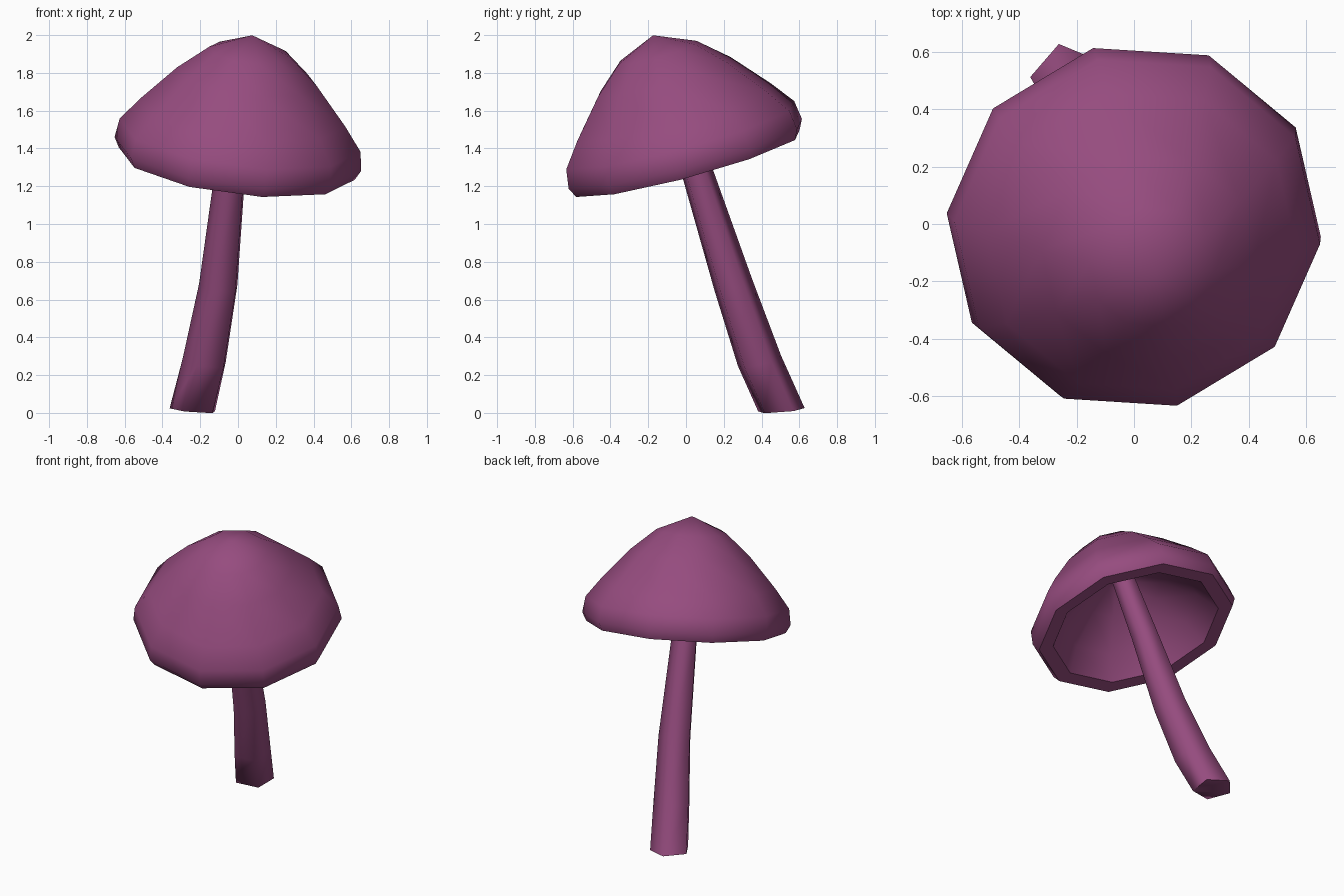
import bpy, bmesh, math
from mathutils import Vector

if "Cube" in bpy.data.objects:
    bpy.data.objects.remove(bpy.data.objects["Cube"])

mat = bpy.data.materials.new("plum purple")
mat.diffuse_color = (0.305, 0.072, 0.212, 1)
mat.use_nodes = True
mat.node_tree.nodes["Principled BSDF"].inputs["Base Color"].default_value = mat.diffuse_color


def ring(bm, centre, normal, radius, sides, phase):
    """Regular polygon of vertices perpendicular to normal."""
    n = normal.normalized()
    u = (Vector((1, 0, 0)) - n * n.x).normalized()
    v = n.cross(u)
    verts = []
    for i in range(sides):
        a = math.radians(phase) + 2 * math.pi * i / sides
        verts.append(bm.verts.new(centre + radius * (u * math.cos(a) + v * math.sin(a))))
    return verts


def bridge(bm, a, b):
    for i in range(len(a)):
        j = (i + 1) % len(a)
        bm.faces.new((a[i], a[j], b[j], b[i]))


def fan(bm, loop, point):
    tip = bm.verts.new(point)
    for i in range(len(loop)):
        bm.faces.new((loop[i], loop[(i + 1) % len(loop)], tip))


def finish(bm, name, angle):
    bmesh.ops.recalc_face_normals(bm, faces=bm.faces)
    me = bpy.data.meshes.new(name)
    bm.to_mesh(me)
    bm.free()
    me.materials.append(mat)
    ob = bpy.data.objects.new(name, me)
    bpy.context.collection.objects.link(ob)
    bpy.ops.object.select_all(action='DESELECT')
    ob.select_set(True)
    bpy.context.view_layer.objects.active = ob
    bpy.ops.object.shade_smooth_by_angle(angle=math.radians(angle))
    return ob


# Cap: ten-sided dome on a tilted axis with a flat lip and a conical hollow, (height, radius)
axis = Vector((0.121, -0.272, 1)).normalized()
base = Vector((-0.006, 0.008, 1.328))
profile = [(0.605, 0.22), (0.470, 0.375), (0.272, 0.55), (0.148, 0.645), (0.045, 0.66),
           (-0.008, 0.632), (-0.005, 0.54), (0.14, 0.44), (0.29, 0.25), (0.39, 0.09)]
bm = bmesh.new()
rings = [ring(bm, base + axis * h, axis, r, 10, -5.5) for h, r in profile]
for a, b in zip(rings, rings[1:]):
    bridge(bm, a, b)
fan(bm, rings[0], base + axis * 0.70)
fan(bm, rings[-1], base + axis * 0.42)
finish(bm, "mushroom_cap", 46)

# Stem: bent five-sided taper, (centre, ring normal, radius) from the ground up into the cap
stem = [((-0.233, 0.502, 0.013), (0.08, -0.08, 1), 0.130),
        ((-0.170, 0.387, 0.27), (0.16, -0.25, 1), 0.124),
        ((-0.097, 0.25, 0.67), (0.12, -0.33, 1), 0.110),
        ((-0.038, 0.065, 1.25), (0.10, -0.31, 1), 0.088),
        ((0.025, -0.09, 1.74), (0.12, -0.29, 1), 0.074)]
bm = bmesh.new()
rings = [ring(bm, Vector(c), Vector(n), r, 5, 31) for c, n, r in stem]
for a, b in zip(rings, rings[1:]):
    bridge(bm, a, b)
bm.faces.new(rings[0])
bm.faces.new(rings[-1])
finish(bm, "mushroom_stem", 80)
